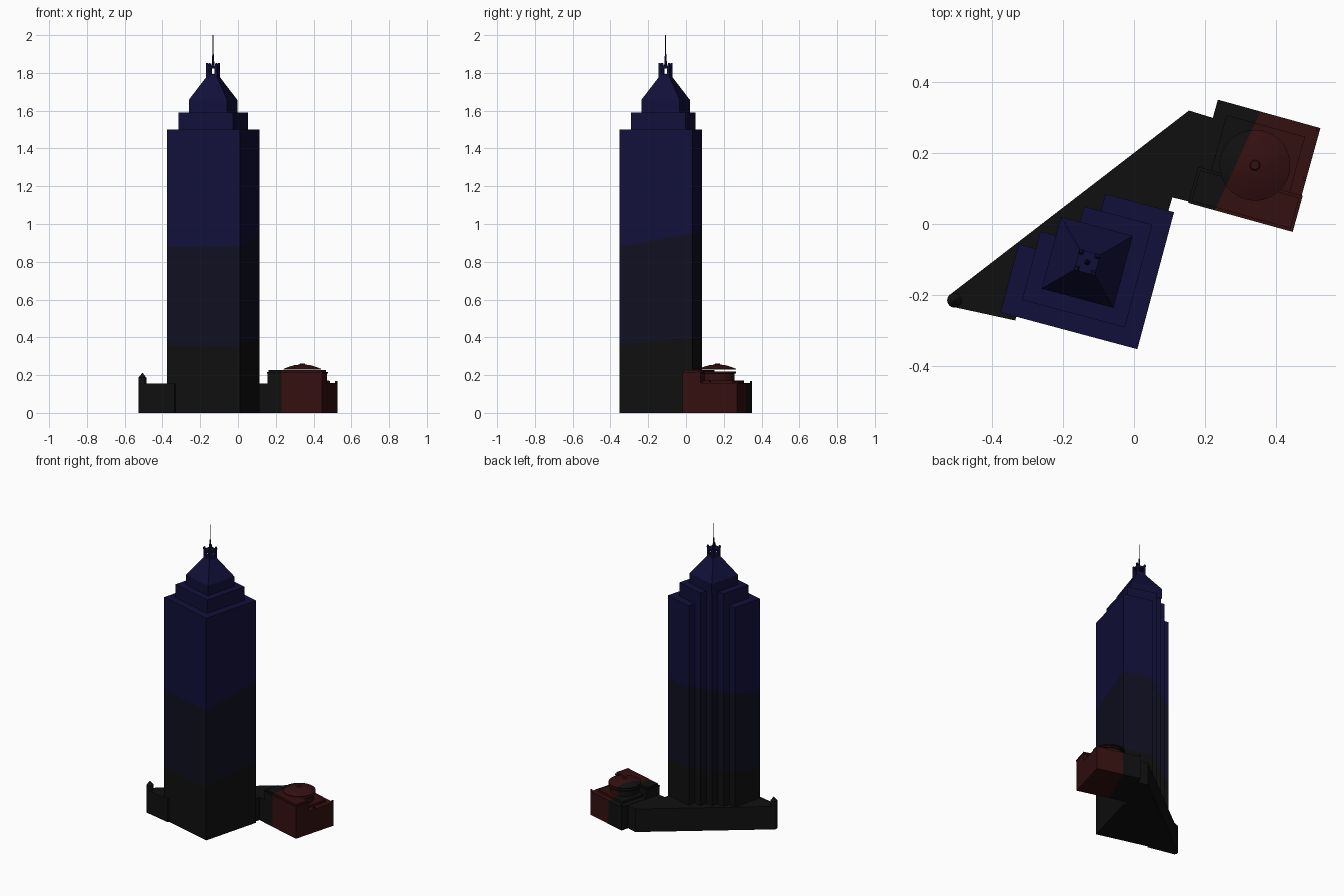
import bpy, bmesh, math
from mathutils import Matrix, Vector

if "Cube" in bpy.data.objects:
    bpy.data.objects.remove(bpy.data.objects["Cube"])


def material(name, rgb):
    m = bpy.data.materials.new(name)
    m.diffuse_color = (*rgb, 1)
    m.use_nodes = True
    m.node_tree.nodes["Principled BSDF"].inputs["Base Color"].default_value = m.diffuse_color
    return m


BLACK = material("charcoal", (0.005, 0.005, 0.005))
MID = material("dark_navy", (0.005, 0.005, 0.016))
BLUE = material("navy", (0.006, 0.005, 0.042))
RED = material("dark_red", (0.034, 0.005, 0.005))


def place(x, y, degrees):
    return Matrix.Translation((x, y, 0)) @ Matrix.Rotation(math.radians(degrees), 4, 'Z')


TOWER = place(-0.132, -0.108, -15)
ANNEX = place(0.341, 0.166, -15.5)
WORLD = Matrix.Identity(4)


def loft(name, sections, frame, mats, planes=()):
    """Skin matching outlines [(points, z), ...]; each plane (normal, offset)
    cuts the faces, and the side of the planes picks the material."""
    bm = bmesh.new()
    rings = [[bm.verts.new((x, y, z)) for x, y in pts] for pts, z in sections]
    n = len(rings[0])
    bm.faces.new(rings[0][::-1])
    bm.faces.new(rings[-1])
    for a, b in zip(rings, rings[1:]):
        for i in range(n):
            j = (i + 1) % n
            bm.faces.new((a[i], a[j], b[j], b[i]))
    for normal, offset in planes:
        nv = Vector(normal)
        co = nv * (offset / nv.length_squared)
        bmesh.ops.bisect_plane(bm, geom=bm.verts[:] + bm.edges[:] + bm.faces[:],
                               plane_co=co, plane_no=nv)
    for f in bm.faces:
        c = f.calc_center_median()
        f.material_index = sum(Vector(p).dot(c) > o for p, o in planes)
    bmesh.ops.recalc_face_normals(bm, faces=bm.faces[:])
    bm.transform(frame)
    me = bpy.data.meshes.new(name)
    bm.to_mesh(me)
    bm.free()
    for m in mats:
        me.materials.append(m)
    ob = bpy.data.objects.new(name, me)
    bpy.context.collection.objects.link(ob)
    return ob


def rect(u0, u1, v0, v1):
    return [(u0, v0), (u1, v0), (u1, v1), (u0, v1)]


def square(h, u=0, v=0):
    return rect(u - h, u + h, v - h, v + h)


def circle(r, n=32, x=0, y=0):
    return [(x + r * math.cos(math.tau * i / n), y + r * math.sin(math.tau * i / n))
            for i in range(n)]


def stepped(h, steps, d=0.05):
    """Square outline whose back left corner is cut into a staircase."""
    pts = [(-h, -h), (h, -h), (h, h)]
    u, v = -h + steps * d, h
    pts.append((u, v))
    for _ in range(steps):
        v -= d
        pts.append((u, v))
        u -= d
        pts.append((u, v))
    return pts


def smooth(ob):
    bpy.ops.object.select_all(action='DESELECT')
    ob.select_set(True)
    bpy.context.view_layer.objects.active = ob
    bpy.ops.object.shade_smooth_by_angle(angle=math.radians(30))


# Tower shaft with three colour bands, and the upper tiers
shaft = stepped(0.2, 4)
loft("tower_shaft", [(shaft, 0), (shaft, 1.5)], TOWER, [BLACK, MID, BLUE],
     [((0, -0.11, 1), 0.38), ((0, -0.175, 1), 0.915)])
tier = stepped(0.15, 2)
loft("upper_tier", [(tier, 1.5), (tier, 1.59)], TOWER, [BLUE])
loft("pyramid_roof", [(square(0.105), 1.59), (square(0.105), 1.657), (square(0.028), 1.78)],
     TOWER, [BLUE])

# Open crown with corner posts and tips
loft("crown_base", [(square(0.03), 1.772), (square(0.03), 1.795)], TOWER, [BLUE])
loft("crown_roof", [(square(0.03), 1.822), (square(0.03), 1.836)], TOWER, [BLUE])
for su in (-1, 1):
    for sv in (-1, 1):
        loft("crown_post", [(square(0.0075, su * 0.0225, sv * 0.0225), 1.795),
                            (square(0.0075, su * 0.0225, sv * 0.0225), 1.822)], TOWER, [BLUE])
        loft("crown_tip", [(square(0.007, su * 0.024, sv * 0.024), 1.836),
                           (square(0.004, su * 0.026, sv * 0.026), 1.852)], TOWER, [BLUE])
loft("spire", [(circle(0.008, 8), 1.836), (circle(0.004, 8), 1.9),
               (circle(0.0025, 8), 1.901), (circle(0.002, 8), 2.0)], TOWER, [BLUE])

# Wedge podium and its corner turret
podium = [(-0.52, -0.20), (-0.505, -0.235), (-0.335, -0.272), (-0.32, -0.22), (0, -0.3),
          (0.108, 0.075), (0.19, 0.055), (0.27, 0.285), (0.22, 0.30), (0.155, 0.32)]
loft("podium", [(podium, 0), (podium, 0.155)], WORLD, [BLACK])
turret = [(circle(r, 16, -0.506, -0.215), z) for r, z in
          ((0.021, 0), (0.021, 0.187), (0.014, 0.195), (0.001, 0.212))]
smooth(loft("corner_turret", turret, WORLD, [BLACK]))

# Annex: every part is split by the same upright colour plane
SPLIT = [((1.083, -0.176, 0), -0.054)]


def annex(name, sections):
    return loft(name, sections, ANNEX, [BLACK, RED], SPLIT)


def annex_box(name, outline, z0, z1):
    return annex(name, [(outline, z0), (outline, z1)])


annex_box("annex_block", square(0.15), 0, 0.157)
annex_box("annex_front_hall", rect(-0.15, 0.15, -0.15, -0.05), 0.157, 0.212)
annex_box("annex_front_cornice", rect(-0.153, 0.153, -0.153, -0.047), 0.208, 0.216)
annex_box("annex_front_attic", rect(-0.145, 0.145, -0.145, -0.055), 0.216, 0.228)
annex_box("annex_terrace", square(0.115), 0.157, 0.172)
for u, v in ((-0.145, 0.145), (0.145, 0.145), (0.145, 0)):
    annex_box("annex_finial", square(0.005, u, v), 0.157, 0.17)

# Round hall and shallow dome
smooth(annex("drum", [(circle(0.09), 0.172), (circle(0.09), 0.208),
                      (circle(0.1), 0.21), (circle(0.1), 0.219)]))
smooth(annex("dome", [(circle(0.1), 0.229), (circle(0.1), 0.233), (circle(0.075), 0.243),
                      (circle(0.045), 0.252), (circle(0.015), 0.256),
                      (circle(0.012), 0.262)]))
